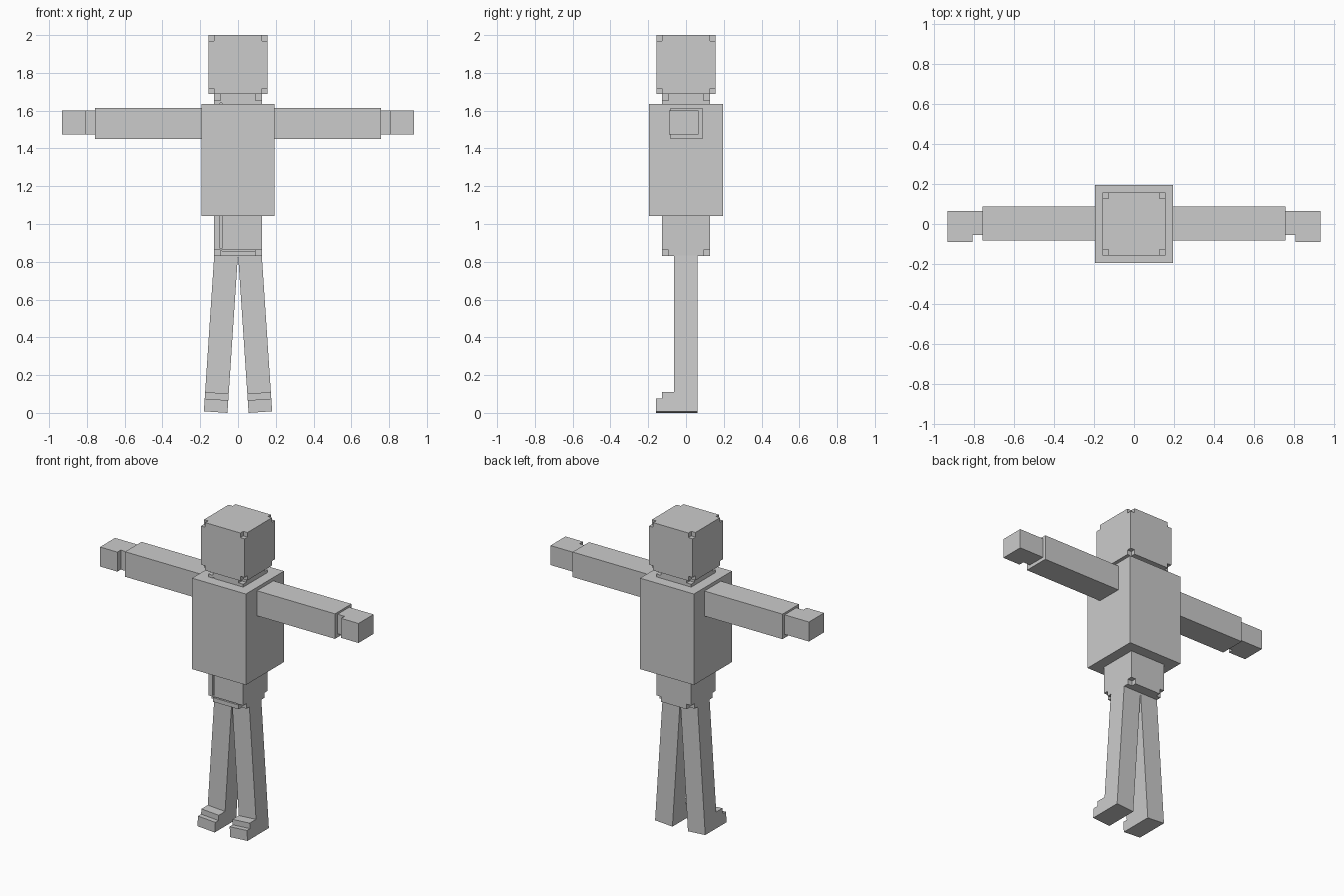
import bpy, bmesh, math
from mathutils import Matrix, Vector

if "Cube" in bpy.data.objects:
    bpy.data.objects.remove(bpy.data.objects["Cube"])

grey = bpy.data.materials.new("plain grey")
grey.diffuse_color = (0.6, 0.6, 0.6, 1)
grey.use_nodes = True
grey.node_tree.nodes["Principled BSDF"].inputs["Base Color"].default_value = grey.diffuse_color


def add_box(bm, lo, hi):
    lo, hi = Vector(lo), Vector(hi)
    size = hi - lo
    bmesh.ops.create_cube(bm, size=1, matrix=Matrix.Translation((lo + hi) / 2)
                          @ Matrix.Diagonal((*size, 1)))


def finish(bm, name):
    bmesh.ops.recalc_face_normals(bm, faces=bm.faces)
    mesh = bpy.data.meshes.new(name)
    bm.to_mesh(mesh)
    bm.free()
    mesh.materials.append(grey)
    obj = bpy.data.objects.new(name, mesh)
    bpy.context.collection.objects.link(obj)
    return obj


def block(name, lo, hi):
    bm = bmesh.new()
    add_box(bm, lo, hi)
    return finish(bm, name)


def carve(obj, boxes):
    bm = bmesh.new()
    for lo, hi in boxes:
        add_box(bm, lo, hi)
    cutter = finish(bm, obj.name + "_cutter")
    cutter.hide_render = True
    mod = obj.modifiers.new("carve", 'BOOLEAN')
    mod.operation, mod.solver, mod.object = 'DIFFERENCE', 'EXACT', cutter
    mod.use_self = True
    bpy.context.view_layer.objects.active = obj
    bpy.ops.object.modifier_apply(modifier=mod.name)
    bpy.data.objects.remove(cutter)


def corners(r, z0, z1, n):
    # small cubes that notch every corner of a square block
    return [((x - n, y - n, z - n), (x + n, y + n, z + n))
            for x in (-r, r) for y in (-r, r) for z in (z0, z1)]


def extrude(name, profile, axis, a, b):
    # prism from a 2D outline, swept along x or z
    def place(u, v, w):
        return (w, u, v) if axis == 'x' else (u, v, w)
    bm = bmesh.new()
    face = bm.faces.new([bm.verts.new(place(u, v, a)) for u, v in profile])
    new = bmesh.ops.extrude_face_region(bm, geom=[face])["geom"]
    bmesh.ops.translate(bm, vec=place(0, 0, b - a),
                        verts=[g for g in new if isinstance(g, bmesh.types.BMVert)])
    return finish(bm, name)


# head with notched corners
head = block("head", (-0.157, -0.157, 1.688), (0.157, 0.157, 2.0))
carve(head, corners(0.157, 1.688, 2.0, 0.03))

# inner core that shows as neck and hips, with thin front slits
core = block("neck_and_hips", (-0.126, -0.126, 0.83), (0.126, 0.126, 1.687))
carve(core, corners(0.126, 0.83, 1.687, 0.033)
      + [((-0.094, -0.14, 0.87), (-0.086, -0.105, 1.64)),
         ((-0.085, -0.14, 0.857), (0.09, -0.105, 0.864))])

# torso
block("torso", (-0.194, -0.196, 1.042), (0.194, 0.196, 1.635))

# foot and leg outline seen from the side (y, z)
leg_side = [(-0.16, 0), (0.06, 0), (0.06, 0.85), (-0.063, 0.85),
            (-0.063, 0.102), (-0.128, 0.102), (-0.128, 0.067), (-0.16, 0.067)]
# wrist and hand outline seen from above (x, y)
hand_top = [(0.74, -0.055), (0.807, -0.055), (0.807, -0.09), (0.932, -0.09),
            (0.932, 0.065), (0.74, 0.065)]

for side, s in (("left", 1), ("right", -1)):
    block(side + "_arm", (min(s * 0.18, s * 0.757), -0.082, 1.45),
          (max(s * 0.18, s * 0.757), 0.087, 1.613))
    extrude(side + "_hand", [(s * x, y) for x, y in hand_top], 'z', 1.473, 1.6)
    # legs spread outwards from the hips, resting on the inner sole edge
    leg = extrude(side + "_leg", leg_side, 'x', 0, s * 0.125)
    leg.data.transform(Matrix.Translation((s * 0.056, 0, 0))
                       @ Matrix.Rotation(-s * math.radians(3.8), 4, 'Y'))
    # sole edge: keep the lowest point on the ground
    low = min(v.co.z for v in leg.data.vertices)
    leg.data.transform(Matrix.Translation((0, 0, -low)))
